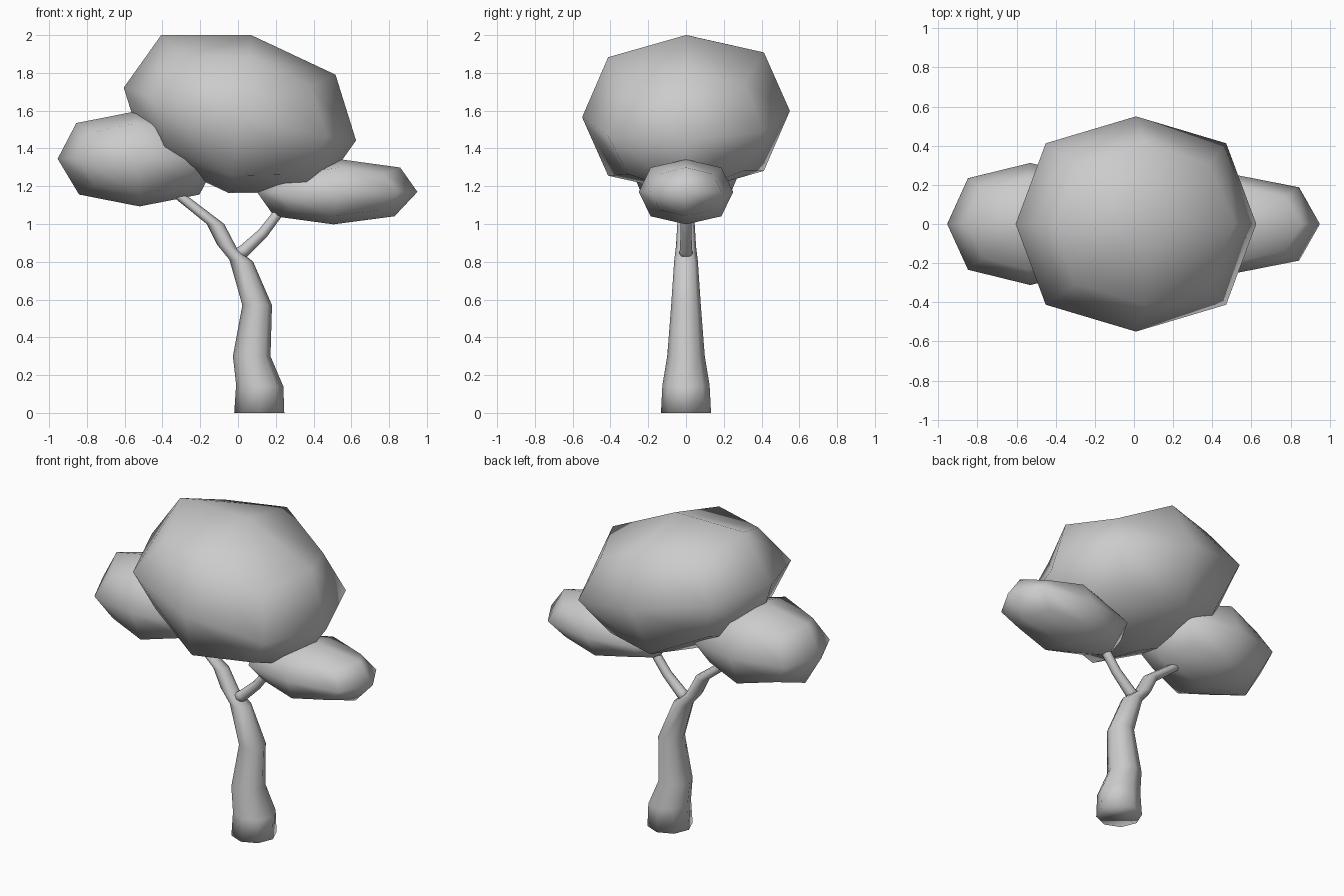
import bpy, bmesh, math
from mathutils import Vector

if "Cube" in bpy.data.objects:
    bpy.data.objects.remove(bpy.data.objects["Cube"])


def finish(name, bm):
    bmesh.ops.recalc_face_normals(bm, faces=bm.faces)
    for f in bm.faces:
        f.smooth = True
    me = bpy.data.meshes.new(name)
    bm.to_mesh(me)
    bm.free()
    ob = bpy.data.objects.new(name, me)
    bpy.context.collection.objects.link(ob)
    return ob


def foliage(name, centre, ax, ay, az):
    """Cube rounded by one subdivision step, stretched along three axes."""
    c, ax, ay, az = Vector(centre), Vector(ax), Vector(ay), Vector(az)
    bm = bmesh.new()
    bmesh.ops.create_cube(bm, size=2)
    bmesh.ops.subdivide_edges(bm, edges=bm.edges[:], cuts=1, use_grid_fill=True)
    for v in bm.verts:
        kind = sum(abs(k) > 0.5 for k in v.co)
        p = v.co * {1: 1.0, 2: 0.75, 3: 5 / 9}[kind]
        v.co = c + ax * p.x + ay * p.y + az * p.z
    return finish(name, bm)


def limb(name, outline, sides=8):
    """Tube from rings given by their left and right outline points (x, z)."""
    bm = bmesh.new()
    rings = []
    for xl, zl, xr, zr in outline:
        left, right = Vector((xl, 0, zl)), Vector((xr, 0, zr))
        mid, half = (left + right) / 2, (right - left) / 2
        depth = Vector((0, half.length, 0))
        angles = [2 * math.pi * i / sides for i in range(sides)]
        rings.append([bm.verts.new(mid + half * math.cos(a) + depth * math.sin(a))
                      for a in angles])
    for a, b in zip(rings, rings[1:]):
        for i in range(sides):
            j = (i + 1) % sides
            bm.faces.new((a[i], a[j], b[j], b[i]))
    bm.faces.new(rings[0])
    bm.faces.new(rings[-1])
    return finish(name, bm)


# Leaf masses
foliage("main_foliage", (0.01, 0, 1.582), (0.615, 0, -0.14), (0, 0.55, 0.017), (0.06, 0, 0.418))
foliage("left_foliage", (-0.53, 0, 1.345), (0.425, 0, 0), (0, 0.312, 0), (-0.01, 0, 0.252))
foliage("right_foliage", (0.525, 0, 1.17), (0.425, 0, 0), (0, 0.25, 0), (0.02, 0, 0.172))

# Trunk bending into the left branch
limb("trunk", [
    (-0.02, 0, 0.245, 0), (-0.01, 0.15, 0.24, 0.14), (-0.027, 0.3, 0.172, 0.3),
    (0.023, 0.57, 0.18, 0.57), (-0.045, 0.81, 0.08, 0.8), (-0.11, 0.89, -0.005, 0.87),
    (-0.165, 1.0, -0.073, 1.0), (-0.32, 1.125, -0.29, 1.165), (-0.375, 1.17, -0.355, 1.2),
])

# Right branch
limb("right_branch", [
    (-0.03, 0.86, 0.03, 0.81), (0.012, 0.885, 0.055, 0.835), (0.11, 0.97, 0.155, 0.935),
    (0.17, 1.045, 0.225, 1.03), (0.22, 1.12, 0.26, 1.1),
])
